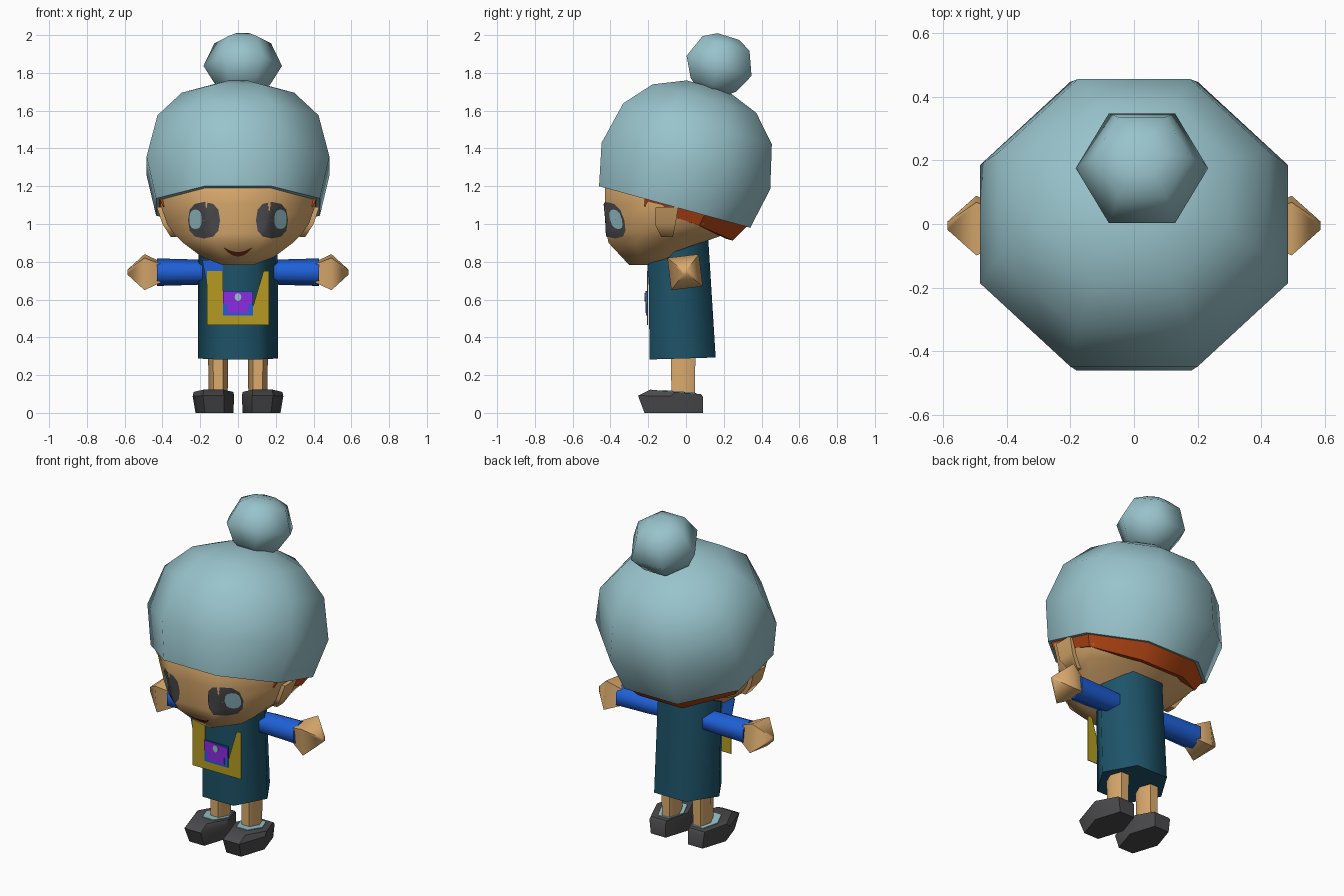
import bpy, bmesh
from math import sin, cos, pi, radians
from mathutils import Matrix, Vector
from mathutils.bvhtree import BVHTree

if "Cube" in bpy.data.objects:
    bpy.data.objects.remove(bpy.data.objects["Cube"])


def material(name, code):
    """Material from an sRGB hex code, stored as linear values."""
    rgb = [(int(code[i:i + 2], 16) / 255) ** 2.2 for i in (0, 2, 4)] + [1]
    m = bpy.data.materials.new(name)
    m.diffuse_color = rgb
    m.use_nodes = True
    m.node_tree.nodes["Principled BSDF"].inputs["Base Color"].default_value = rgb
    return m


PALE = material("pale_blue", "97C2CA")
SKIN = material("skin", "DBAA6E")
DARK = material("charcoal", "4C4C4E")
HAIR = material("auburn", "BE4C1C")
TEAL = material("deep_teal", "235468")
BLUE = material("bright_blue", "2460D6")
GOLD = material("mustard", "B49A26")
PURPLE = material("violet", "8A30E0")
MOUTH = material("mouth_brown", "70301C")


def finish(name, bm, mat, matrix=None, side=1, angle=65):
    """Turn a bmesh into an object; side=-1 mirrors it across x."""
    if matrix:
        bm.transform(matrix)
    if side < 0:
        bm.transform(Matrix.Scale(-1, 4, (1, 0, 0)))
    bmesh.ops.recalc_face_normals(bm, faces=bm.faces)
    me = bpy.data.meshes.new(name)
    bm.to_mesh(me)
    me.materials.append(mat)
    me.shade_smooth()
    me.set_sharp_from_angle(angle=radians(angle))
    ob = bpy.data.objects.new(name, me)
    bpy.context.collection.objects.link(ob)
    return bm


def loft(name, n, phase, rings, mat, **kw):
    """Skin n-sided rings (cx, cy, cz, half x, half y[, slope of z over y])."""
    unit = [(cos(phase + 2 * pi * i / n), sin(phase + 2 * pi * i / n)) for i in range(n)]
    mx, my = max(p[0] for p in unit), max(p[1] for p in unit)
    bm = bmesh.new()
    loops = []
    for cx, cy, cz, hx, hy, *slope in rings:
        k = slope[0] if slope else 0
        loops.append([bm.verts.new((cx + hx * a / mx, cy + hy * b / my, cz + k * hy * b / my))
                      for a, b in unit])
    for lo, hi in zip(loops, loops[1:]):
        for i in range(n):
            j = (i + 1) % n
            bm.faces.new((lo[i], lo[j], hi[j], hi[i]))
    bm.faces.new(loops[0])
    bm.faces.new(loops[-1])
    return finish(name, bm, mat, **kw)


def plate(name, pts, y, mat):
    """Thin upright panel from an (x, z) outline."""
    bm = bmesh.new()
    f = bm.faces.new([bm.verts.new((x, y, z)) for x, z in pts])
    ext = bmesh.ops.extrude_face_region(bm, geom=[f])["geom"]
    bmesh.ops.translate(bm, vec=(0, 0.004, 0),
                        verts=[v for v in ext if isinstance(v, bmesh.types.BMVert)])
    finish(name, bm, mat, angle=30)


def rect(x0, x1, z0, z1):
    return [(x0, z0), (x1, z0), (x1, z1), (x0, z1)]


# Head
OCT = pi / 8
head_bm = loft("head", 8, OCT, [
    (0, -0.20, 0.782, 0.08, 0.10), (0, -0.17, 0.825, 0.19, 0.17),
    (0, -0.165, 0.90, 0.29, 0.245), (0, -0.10, 0.95, 0.34, 0.32),
    (0, -0.06, 1.00, 0.375, 0.36), (0, -0.04, 1.10, 0.41, 0.39),
    (0, -0.03, 1.22, 0.41, 0.40), (0, 0, 1.35, 0.38, 0.36)], SKIN)
face = BVHTree.FromBMesh(head_bm)


def decal(name, rows, lift, mat):
    """Grid of (x, z) points draped on the face."""
    bm = bmesh.new()
    grid = []
    for row in rows:
        hits = [face.ray_cast(Vector((x, -2, z)), Vector((0, 1, 0)))[0] for x, z in row]
        grid.append([bm.verts.new((h.x, h.y - lift, h.z)) for h in hits])
    for a, b in zip(grid, grid[1:]):
        for i in range(len(a) - 1):
            bm.faces.new((a[i], a[i + 1], b[i + 1], b[i]))
    bmesh.ops.remove_doubles(bm, verts=bm.verts, dist=0.0001)
    # Make sure the sheet faces forward
    finish(name, bm, mat)


def oval(cx, cz, hx, hz, n=12):
    """Concentric rings of a slightly squared oval."""
    def sq(v):
        return (1 if v > 0 else -1) * abs(v) ** 0.8
    return [[(cx + s * hx * sq(cos(2 * pi * i / n)), cz + s * hz * sq(sin(2 * pi * i / n)))
             for i in range(n + 1)] for s in (0.02, 0.25, 0.5, 0.75, 1)]


# Eyes and mouth
for side, tag in ((1, "left"), (-1, "right")):
    decal(tag + "_eye", oval(side * 0.18, 1.02, 0.085, 0.097), 0.006, DARK)
    decal(tag + "_iris", oval(side * 0.225, 1.025, 0.033, 0.052), 0.012, PALE)
steps = [i / 5 - 1 for i in range(11)]
decal("mouth", [[(0.075 * t, 0.852 + 0.025 * t * t) for t in steps],
                [(0.075 * t, 0.828 + 0.045 * t * t) for t in steps]], 0.006, MOUTH)

# Cap, tilted backward, with its bobble
tilt = Matrix.Translation((0, -0.06, 1.09)) @ Matrix.Rotation(-0.268, 4, 'X')
loft("cap", 8, OCT, [(0, 0, h, r * 1.045, r) for h, r in (
    (0, 0.415), (0.225, 0.463), (0.457, 0.408), (0.595, 0.285), (0.663, 0.116))],
    PALE, matrix=tilt)
loft("cap_bobble", 6, 0, [(0, 0, h, r * 1.155, r) for h, r in (
    (-0.15, 0.07), (-0.105, 0.125), (0, 0.18), (0.125, 0.13), (0.163, 0.06))],
    PALE, matrix=Matrix.Translation((0.025, 0.175, 1.837)) @ Matrix.Rotation(-0.3, 4, 'X'))

# Hair band hanging below the back of the cap
bm = bmesh.new()
rows = []
for i, drop in enumerate((0.04, 0.06, 0.09, 0.09, 0.06, 0.04)):
    a = -OCT + i * pi / 4
    rows.append([bm.verts.new((1.045 * r * cos(a), r * sin(a), h)) for r, h in (
        (0.44, 0.02), (0.44 - 0.75 * drop, -drop), (0.40 - 0.75 * drop, -drop), (0.40, 0.02))])
for a, b in zip(rows, rows[1:]):
    for i in range(4):
        bm.faces.new((a[i], a[(i + 1) % 4], b[(i + 1) % 4], b[i]))
bm.faces.new(rows[0])
bm.faces.new(rows[-1])
finish("hair_band", bm, HAIR, matrix=tilt, angle=40)

# Dress
loft("dress", 6, 0, [(0, -0.018, 0.288, 0.212, 0.175, 0.03),
                     (0, -0.04, 0.86, 0.21, 0.158, 0.36)], TEAL)

# Apron panel with pocket, badge and collar flap
plate("apron", [(-0.165, 0.465), (0.165, 0.465), (0.165, 0.75), (0.135, 0.75), (0.08, 0.565),
                (-0.08, 0.565), (-0.08, 0.75), (-0.165, 0.75)], -0.206, GOLD)
plate("pocket", rect(-0.08, 0.08, 0.515, 0.645), -0.211, BLUE)
plate("pocket_flap", [(-0.055, 0.53), (0.055, 0.53), (0.055, 0.57), (0.08, 0.58), (0.08, 0.635),
                      (-0.08, 0.645), (-0.08, 0.58), (-0.055, 0.57)], -0.215, PURPLE)
plate("pocket_button", [(0.018 * cos(i * pi / 4), 0.613 + 0.022 * sin(i * pi / 4))
                        for i in range(8)], -0.219, PALE)
plate("collar_flap", [(-0.165, 0.68), (-0.08, 0.72), (-0.08, 0.81), (-0.19, 0.81)],
      -0.2035, BLUE)

# Paired parts
along_x = Matrix.Translation((0, -0.005, 0.745)) @ Matrix.Rotation(pi / 2, 4, 'Y')
for side, tag in ((1, "left"), (-1, "right")):
    loft(tag + "_ear", 4, pi / 4, [(0.34, -0.10, 0.93, 0.015, 0.03),
                                   (0.37, -0.11, 1.00, 0.03, 0.055),
                                   (0.40, -0.10, 1.09, 0.03, 0.06)], SKIN, side=side)
    loft(tag + "_sleeve", 6, 0, [(0, 0, 0.10, 0.06, 0.06), (0, 0, 0.22, 0.067, 0.066),
                                 (0, 0, 0.43, 0.073, 0.07)], BLUE, matrix=along_x, side=side)
    loft(tag + "_hand", 4, pi / 4, [(0, 0, 0.41, 0.05, 0.05), (0, 0, 0.495, 0.086, 0.084),
                                    (0, 0, 0.585, 0.012, 0.012)], SKIN, side=side,
         matrix=along_x @ Matrix.Rotation(0.12, 4, 'Z'))
    loft(tag + "_leg", 6, 0, [(0.105, -0.015, 0.08, 0.05, 0.062),
                              (0.105, -0.015, 0.42, 0.055, 0.066)], SKIN, side=side)
    loft(tag + "_shoe", 6, 0, [(0.125, -0.065, 0, 0.10, 0.155),
                               (0.13, -0.082, 0.088, 0.11, 0.172, -0.02),
                               (0.13, -0.055, 0.111, 0.105, 0.135, -0.09)],
         DARK, side=side, angle=40)
    loft(tag + "_sock", 6, 0, [(0.115, -0.035, 0.10, 0.075, 0.09, -0.09),
                               (0.115, -0.035, 0.114, 0.075, 0.09, -0.09)], PALE, side=side)
